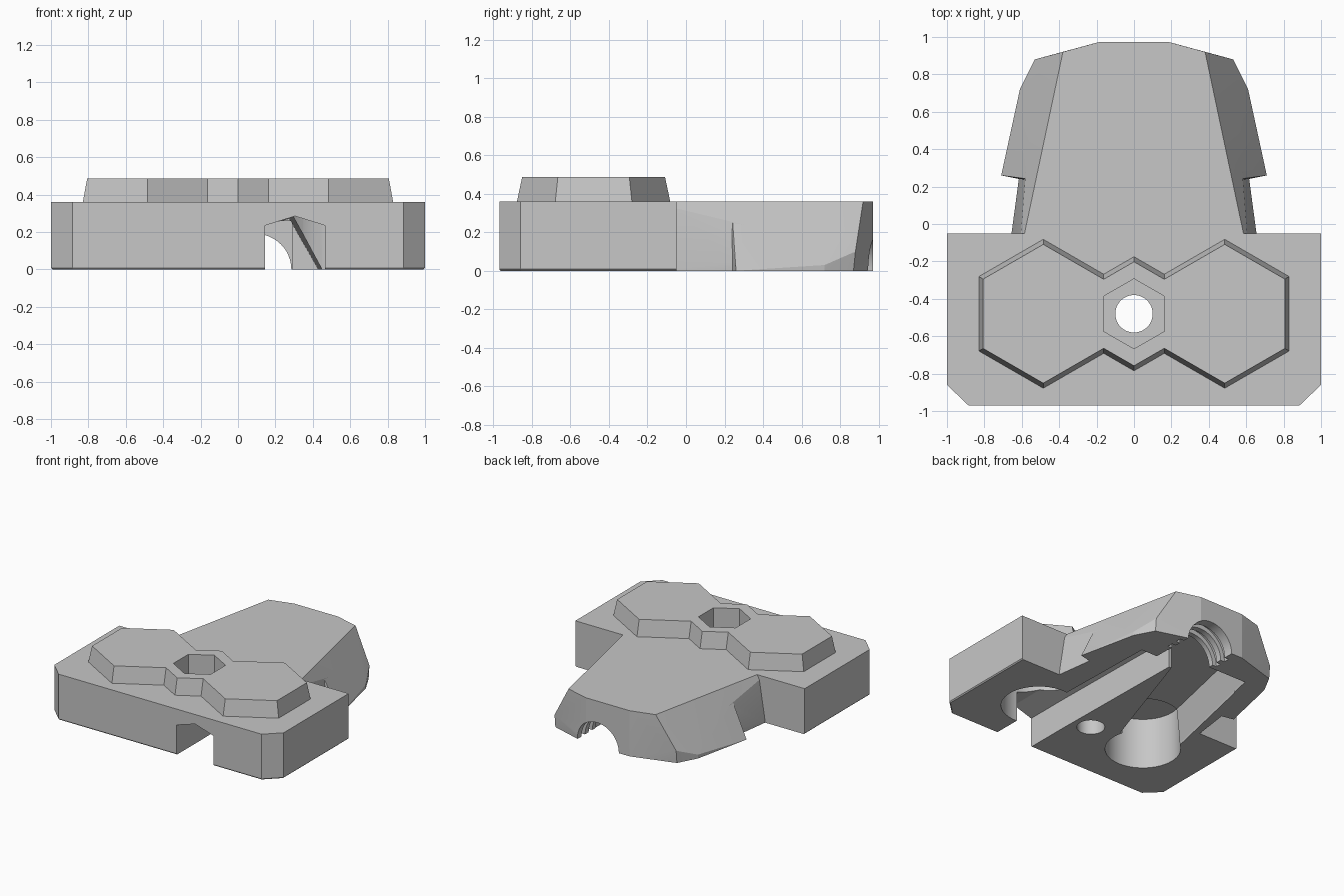
import bpy, bmesh
from math import sin, cos, pi, radians

if "Cube" in bpy.data.objects:
    bpy.data.objects.remove(bpy.data.objects["Cube"])

grey = bpy.data.materials.new("plain grey")
grey.diffuse_color = (0.57, 0.57, 0.57, 1)
grey.use_nodes = True
grey.node_tree.nodes["Principled BSDF"].inputs["Base Color"].default_value = grey.diffuse_color


def hull(name, pts):
    """Convex solid around a few points."""
    bm = bmesh.new()
    for p in pts:
        bm.verts.new(p)
    bmesh.ops.remove_doubles(bm, verts=bm.verts, dist=1e-5)
    res = bmesh.ops.convex_hull(bm, input=bm.verts)
    junk = {g for g in res["geom_interior"] + res["geom_unused"] if isinstance(g, bmesh.types.BMVert)}
    bmesh.ops.delete(bm, geom=list(junk), context='VERTS')
    bmesh.ops.dissolve_limit(bm, angle_limit=radians(0.5), verts=bm.verts, edges=bm.edges)
    bmesh.ops.recalc_face_normals(bm, faces=bm.faces)
    me = bpy.data.meshes.new(name)
    bm.to_mesh(me)
    bm.free()
    me.materials.append(grey)
    ob = bpy.data.objects.new(name, me)
    bpy.context.collection.objects.link(ob)
    return ob


def ring(x, y, z, r, n=48):
    return [(x + r * sin(2 * pi * i / n), y + r * cos(2 * pi * i / n), z) for i in range(n)]


def tube_ring(x, y, r, n=48):
    return [(x + r * cos(2 * pi * i / n), y, r * sin(2 * pi * i / n)) for i in range(n)]


def both(pts):
    return pts + [(-x, y, z) for x, y, z in pts]


def at(z, pts):
    return [(x, y, z) for x, y in pts]


def combine(target, other, op):
    m = target.modifiers.new(op.lower(), 'BOOLEAN')
    m.operation, m.solver, m.object = op, 'EXACT', other
    bpy.context.view_layer.objects.active = target
    bpy.ops.object.modifier_apply(modifier=m.name)
    bpy.data.objects.remove(other)


# front plate with clipped corners and a tiny bottom chamfer
plate = [(1, -0.05), (1, -0.86), (0.885, -0.97)]
foot = [(0.992, -0.05), (0.992, -0.857), (0.882, -0.963)]
body = hull("clamp_body", both(at(0.36, plate) + at(0.008, plate) + at(0, foot)))

# tapering rear block
neck = hull("rear_block", both([
    (0.617, -0.2, 0.36), (0.38, 0.92, 0.36), (0.19, 0.972, 0.36),
    (0.675, -0.2, 0), (0.53, 0.88, 0.1), (0.53, 0.87, 0), (0.19, 0.972, 0)]))
combine(body, neck, 'UNION')

# side wings flaring toward the bottom
for s in (-1, 1):
    wing = hull("side_wing", [(s * x, y, z) for x, y, z in [
        (0.57, 0.235, 0.235), (0.6, 0.238, 0), (0.71, 0.26, 0), (0.61, 0.72, 0.03),
        (0.61, 0.72, 0), (0.53, 0.88, 0.1), (0.53, 0.87, 0), (0.38, 0.92, 0.36),
        (0.525, 0.235, 0.36), (0.45, 0.235, 0), (0.45, 0.235, 0.36)]])
    combine(body, wing, 'UNION')

# raised hexagonal pads
for x, r in ((-0.485, 0.398), (0.485, 0.398), (0, 0.305)):
    pad = hull("hex_pad", ring(x, -0.48, 0.3, r, 6) + ring(x, -0.48, 0.36, r, 6)
               + ring(x, -0.48, 0.487, r - 0.027, 6))
    combine(body, pad, 'UNION')

# central hexagonal recess and bolt hole
combine(body, hull("hex_recess", ring(0, -0.48, 0.3, 0.187, 6) + ring(0, -0.48, 0.6, 0.187, 6)), 'DIFFERENCE')
combine(body, hull("bolt_hole", ring(0, -0.48, -0.1, 0.1) + ring(0, -0.48, 0.4, 0.1)), 'DIFFERENCE')

# round pockets under the outer pads
for x in (-0.485, 0.485):
    combine(body, hull("round_pocket", ring(x, -0.48, -0.1, 0.27) + ring(x, -0.48, 0.4, 0.27)), 'DIFFERENCE')


# channels underneath: each end is (y, outline of x and z)
def channel(name, *ends):
    combine(body, hull(name, [(x, y, z) for y, outline in ends for x, z in outline]), 'DIFFERENCE')


gable = [(0.145, -0.1), (0.465, -0.1), (0.145, 0.235), (0.465, 0.235), (0.305, 0.285)]
lean = [(0.145, -0.1), (0.46, -0.1), (0.46, 0.0), (0.145, 0.235), (0.305, 0.285)]
lean_end = [(0.125, -0.1), (0.43, -0.1), (0.43, 0.0), (0.125, 0.235), (0.275, 0.27)]
channel("front_notch", (-0.99, gable), (-0.6, gable))
channel("right_channel", (-0.65, lean), (0.6, lean_end))


def trough(x0, x1):
    return [(x0, -0.1), (x0, 0.02), (x1, -0.1), (x0 + 0.05, 0.26), (x1, 0.26)]


channel("left_channel", (-0.4, trough(-0.68, -0.21)), (0.56, trough(-0.47, 0.11)))
channel("rear_room", (0.54, trough(-0.47, 0.29)), (0.72, trough(-0.43, 0.29)))

# rear tube opening with thread grooves
tube = hull("tube_opening", tube_ring(0.095, 0.55, 0.19) + tube_ring(0.095, 1.1, 0.19))
combine(body, tube, 'DIFFERENCE')
for y in (0.76, 0.85):
    groove = hull("thread_groove", tube_ring(0.095, y, 0.225) + tube_ring(0.095, y + 0.045, 0.225))
    combine(body, groove, 'DIFFERENCE')

# crisp flat faces, smooth round holes
bpy.ops.object.select_all(action='DESELECT')
body.select_set(True)
bpy.context.view_layer.objects.active = body
bpy.ops.object.shade_smooth_by_angle(angle=radians(10))
